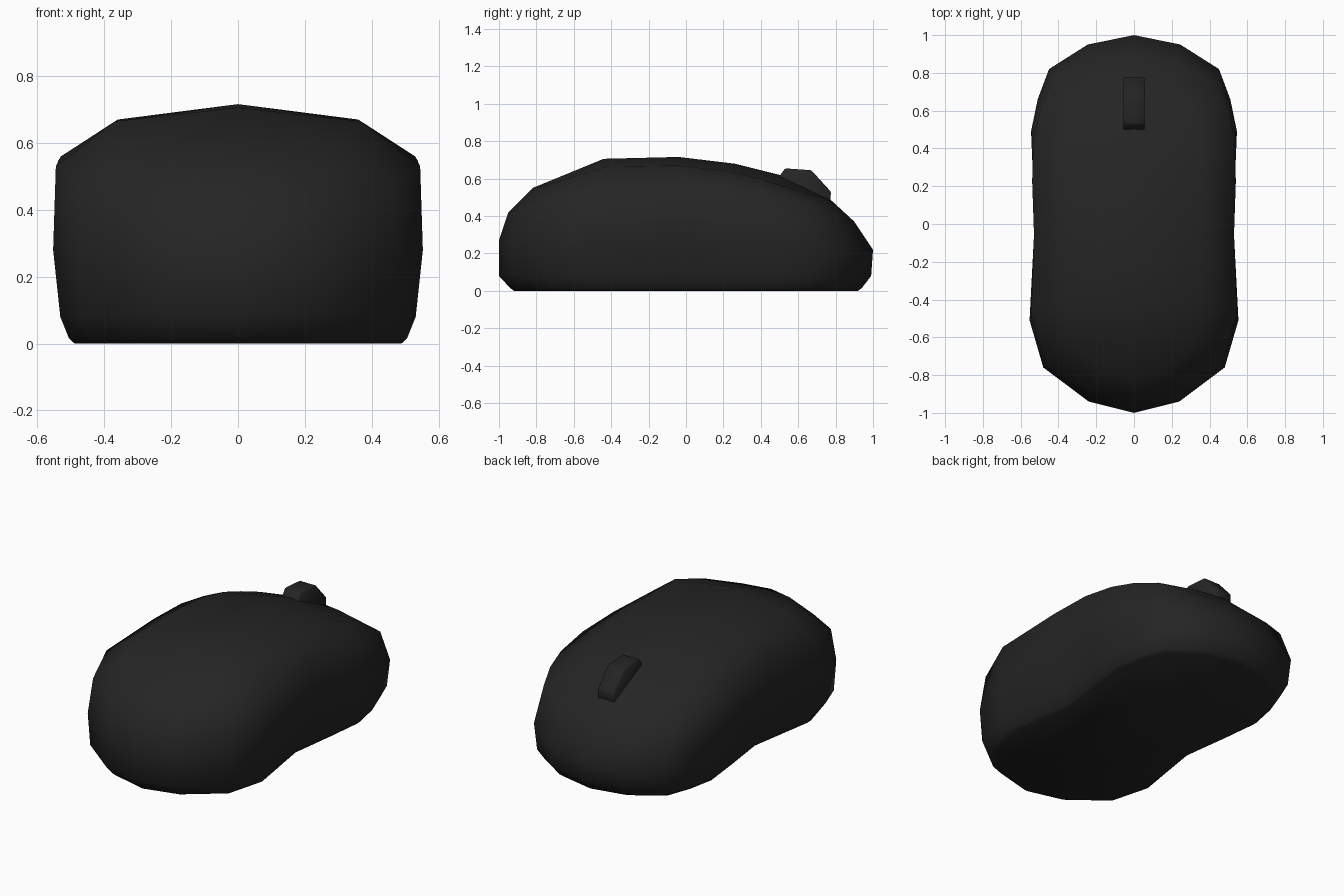
import bpy, bmesh

if "Cube" in bpy.data.objects:
    bpy.data.objects.remove(bpy.data.objects["Cube"])

black = bpy.data.materials.new("matte black")
black.diffuse_color = (0.018, 0.018, 0.018, 1)
black.use_nodes = True
black.node_tree.nodes["Principled BSDF"].inputs["Base Color"].default_value = black.diffuse_color


def finish(bm, name):
    me = bpy.data.meshes.new(name)
    for f in bm.faces:
        f.smooth = True
    bm.to_mesh(me)
    bm.free()
    me.materials.append(black)
    ob = bpy.data.objects.new(name, me)
    bpy.context.collection.objects.link(ob)
    return ob


# Right half of the plan outline, tail (-y) round to nose (+y)
outline = [(0, -1), (.24, -.94), (.48, -.76), (.555, -.51), (.53, -.06), (.545, .25),
           (.545, .49), (.51, .66), (.45, .82), (.245, .95), (0, 1)]
z_mid = [.27, .27, .27, .28, .28, .27, .26, .25, .24, .22, .22]
z_shoulder = [.42, .43, .47, .53, .56, .545, .51, .48, .44, .385, .37]
z_crown = [.55, .56, .605, .665, .67, .645, .605, .565, .525, .5, .49]

# Each ring: x scale, tail scale, nose scale, heights, waist pinch at the grip
rings = [
    (.89, .92, .92, [0] * 11, .05),
    (.92, .94, .94, [.015] * 11, .05),
    (.965, 1, .99, [.08] * 11, .04),
    (1, 1, 1, z_mid, .02),
    (.98, .95, .9, z_shoulder, -.01),
    (.66, .82, .77, z_crown, -.01),
]
pinch = {3: .1, 4: 1, 5: .5}

# Body shell: lofted half, closed below and along the crown, then mirrored
bm = bmesh.new()
grid = []
for sx, tail, nose, zs, waist in rings:
    grid.append([bm.verts.new((x * sx - waist * pinch.get(i, 0), y * (tail if y < 0 else nose), zs[i]))
                 for i, (x, y) in enumerate(outline)])
for lo, hi in zip(grid, grid[1:]):
    for i in range(10):
        bm.faces.new((lo[i], lo[i + 1], hi[i + 1], hi[i]))
bm.faces.new(grid[0][::-1])
r = grid[-1]
c = {i: bm.verts.new((0, y, z)) for i, y, z in
     [(3, -.44, .706), (4, -.04, .716), (5, .26, .68), (6, .5, .62)]}
bm.faces.new((r[0], r[1], r[2], c[3]))
bm.faces.new((r[2], r[3], c[3]))
for i in (3, 4, 5):
    bm.faces.new((r[i], r[i + 1], c[i + 1], c[i]))
bm.faces.new((r[6], r[7], r[8], c[6]))
bm.faces.new((r[8], r[9], r[10], c[6]))
body = finish(bm, "body_shell")
mirror = body.modifiers.new("mirror", 'MIRROR')
mirror.use_clip = True

# Scroll wheel: faceted disc partly sunk into the shell
profile = [(.49, .6), (.53, .655), (.67, .645), (.775, .53), (.77, .46), (.62, .42), (.5, .5)]
bm = bmesh.new()
sides = [[bm.verts.new((x, y, z)) for y, z in profile] for x in (-.056, .056)]
bm.faces.new(sides[0])
bm.faces.new(sides[1][::-1])
n = len(profile)
for i in range(n):
    j = (i + 1) % n
    bm.faces.new((sides[0][i], sides[1][i], sides[1][j], sides[0][j]))
bmesh.ops.recalc_face_normals(bm, faces=bm.faces[:])
wheel = finish(bm, "scroll_wheel")
bevel = wheel.modifiers.new("bevel", 'BEVEL')
bevel.width = .006
bevel.segments = 1
